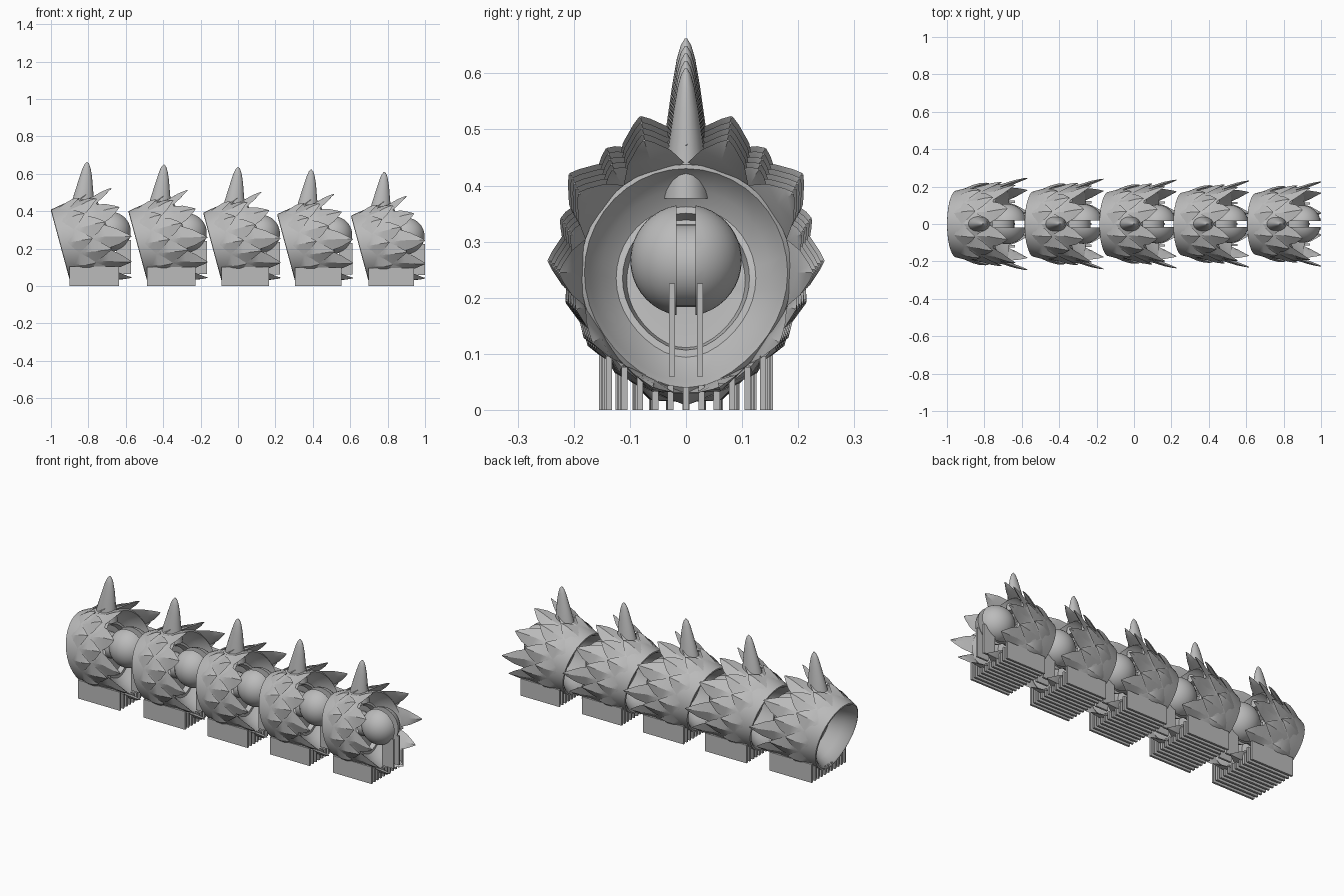
import bpy, bmesh, math
from mathutils import Matrix, Vector

old = bpy.data.objects.get("Cube")
if old:
    bpy.data.objects.remove(old, do_unlink=True)

grey = bpy.data.materials.new("plain grey")
grey.use_nodes = True
COLOR = (0.5, 0.5, 0.5, 1)
grey.diffuse_color = COLOR
grey.node_tree.nodes["Principled BSDF"].inputs["Base Color"].default_value = COLOR

FRONT, REAR = -0.963, -0.57


def finish(bm, name, place, angle=30):
    bmesh.ops.recalc_face_normals(bm, faces=bm.faces)
    for f in bm.faces:
        f.smooth = True
    bm.transform(place)
    me = bpy.data.meshes.new(name)
    bm.to_mesh(me)
    bm.free()
    me.set_sharp_from_angle(angle=math.radians(angle))
    me.materials.append(grey)
    ob = bpy.data.objects.new(name, me)
    bpy.context.collection.objects.link(ob)


def loft(bm, rings):
    """Skin a list of closed rings and cap both ends."""
    rows = [[bm.verts.new(p) for p in r] for r in rings]
    n = len(rows[0])
    for a, b in zip(rows, rows[1:]):
        for i in range(n):
            j = (i + 1) % n
            bm.faces.new((a[i], a[j], b[j], b[i]))
    bm.faces.new(rows[0])
    bm.faces.new(rows[-1])


def box(bm, x0, x1, y, thick, z0, z1):
    m = Matrix.Translation(((x0 + x1) / 2, y, (z0 + z1) / 2))
    bmesh.ops.create_cube(bm, size=1, matrix=m @ Matrix.Diagonal((x1 - x0, thick, z1 - z0, 1)))


def body_scale(x):
    """Size of the shell relative to its widest section."""
    t = min(1, max(0, (x - FRONT) / 0.17))
    return 0.87 + 0.13 * math.sin(t * math.pi / 2)


def point(x, angle, k):
    """Point on the slanted, keeled section; angle is measured from the top."""
    t = (x - FRONT) / (REAR - FRONT)
    c = math.cos(angle)
    z = 0.225 + 0.041 * min(1, t * 1.5) + 0.21 * k * c - 0.022 * k * max(0, -c) ** 5
    slope = 0.27 + 0.15 * t if c > 0 else 0.27 * (1 - t)
    return Vector((x - slope * (z - 0.265), 0.205 * k * math.sin(angle), z))


def shell(place):
    # socket wall, front rim, outside, rear rim, rear cavity, in that order
    stations = [(-0.83, 0.02), (-0.83, 0.55), (-0.9, 0.7), (-0.955, 0.8), (FRONT, 0.84)]
    stations += [(x, body_scale(x)) for x in (-0.96, -0.92, -0.87, -0.82, -0.76, -0.69)]
    stations += [(-0.68, 0.96), (-0.7, 0.91), (-0.74, 0.8), (-0.77, 0.66),
                 (-0.77, 0.6), (-0.8, 0.56), (-0.8, 0.02)]
    bm = bmesh.new()
    n = 40
    loft(bm, [[point(x, math.tau * i / n, k) for i in range(n)] for x, k in stations])
    finish(bm, "shell", place, 35)


def scale_row(place, name, x0, x1, lift, shift):
    bm = bmesh.new()
    half = math.radians(18)
    for i in range(10):
        a = half * (2 * i + shift)
        c = math.cos(a)
        tip_k = 1 + lift * (1 + c * (0.45 if c > 0 else 0.95))
        rings = []
        for f, w, rise in ((0, 0.03, 0), (0.22, 0.55, 0.02), (0.45, 1, 0.05),
                           (0.72, 0.6, 0.05), (0.92, 0.2, 0.025), (1, 0.03, 0.005)):
            x = x0 + (x1 - x0) * f
            g = max(0, (f - 0.45) / 0.55)
            k = body_scale(x) * (0.98 + 0.02 * min(1, f / 0.45)) + (tip_k - 1) * g
            rings.append([point(x, a - half * w, k), point(x, a, k + rise),
                          point(x, a + half * w, k), point(x, a, k - rise * 0.8 - 0.01)])
        loft(bm, rings)
    finish(bm, name, place, 22)


def horn(place):
    rings = []
    for z, x, r in ((0.41, -0.83, 0.066), (0.47, -0.827, 0.056), (0.53, -0.82, 0.044),
                    (0.58, -0.814, 0.034), (0.625, -0.81, 0.023), (0.65, -0.808, 0.013),
                    (0.662, -0.807, 0.003)):
        rings.append([(x + r * math.cos(math.tau * i / 20),
                       0.72 * r * math.sin(math.tau * i / 20), z) for i in range(20)])
    bm = bmesh.new()
    loft(bm, rings)
    finish(bm, "horn", place)


def ball(place):
    centre = Matrix.Translation((-0.68, 0, 0.29))
    bm = bmesh.new()
    for side in (1, -1):
        part = bmesh.new()
        bmesh.ops.create_uvsphere(part, u_segments=36, v_segments=20, radius=0.108)
        geom = part.verts[:] + part.edges[:] + part.faces[:]
        cut = bmesh.ops.bisect_plane(part, geom=geom, plane_co=(0, side * 0.018, 0),
                                     plane_no=(0, side, 0), clear_inner=True)
        rim = [e for e in cut["geom_cut"] if isinstance(e, bmesh.types.BMEdge)]
        bmesh.ops.edgeloop_fill(part, edges=rim)
        part.transform(centre)
        me = bpy.data.meshes.new("half")
        part.to_mesh(me)
        part.free()
        bm.from_mesh(me)
        bpy.data.meshes.remove(me)
    finish(bm, "split_ball", place)
    # core that joins the halves, and the stem into the shell
    bm = bmesh.new()
    bmesh.ops.create_cone(bm, cap_ends=True, segments=24, radius1=0.08, radius2=0.08, depth=0.037,
                          matrix=Matrix.Translation((-0.72, 0, 0.28)) @ Matrix.Rotation(math.pi / 2, 4, "X"))
    bmesh.ops.create_cone(bm, cap_ends=True, segments=24, radius1=0.07, radius2=0.06, depth=0.1,
                          matrix=Matrix.Translation((-0.78, 0, 0.27)) @ Matrix.Rotation(math.pi / 2, 4, "Y"))
    finish(bm, "ball_stem", place)


def supports(place):
    bm = bmesh.new()
    for i in range(-5, 6):
        y = i * 0.0298
        box(bm, -0.9, -0.635, y, 0.012, 0, 0.045 + 2.7 * y * y)
    finish(bm, "base_support_fins", place)
    bm = bmesh.new()
    for side in (1, -1):
        box(bm, -0.65, -0.572, side * 0.027, 0.011, 0.065, 0.245)
    finish(bm, "ball_support_fins", place)


# five body segments, each a little smaller than the last
for start, size in ((-1, 1), (-0.585, 0.98), (-0.185, 0.96), (0.21, 0.94), (0.605, 0.92)):
    place = Matrix.Translation((start, 0, 0)) @ Matrix.Scale(size, 4) @ Matrix.Translation((1, 0, 0))
    shell(place)
    scale_row(place, "front_scales", -0.94, -0.78, 0.06, 1)
    scale_row(place, "middle_scales", -0.88, -0.68, 0.13, 0)
    scale_row(place, "rear_scales", -0.81, REAR, 0.2, 1)
    horn(place)
    ball(place)
    supports(place)
